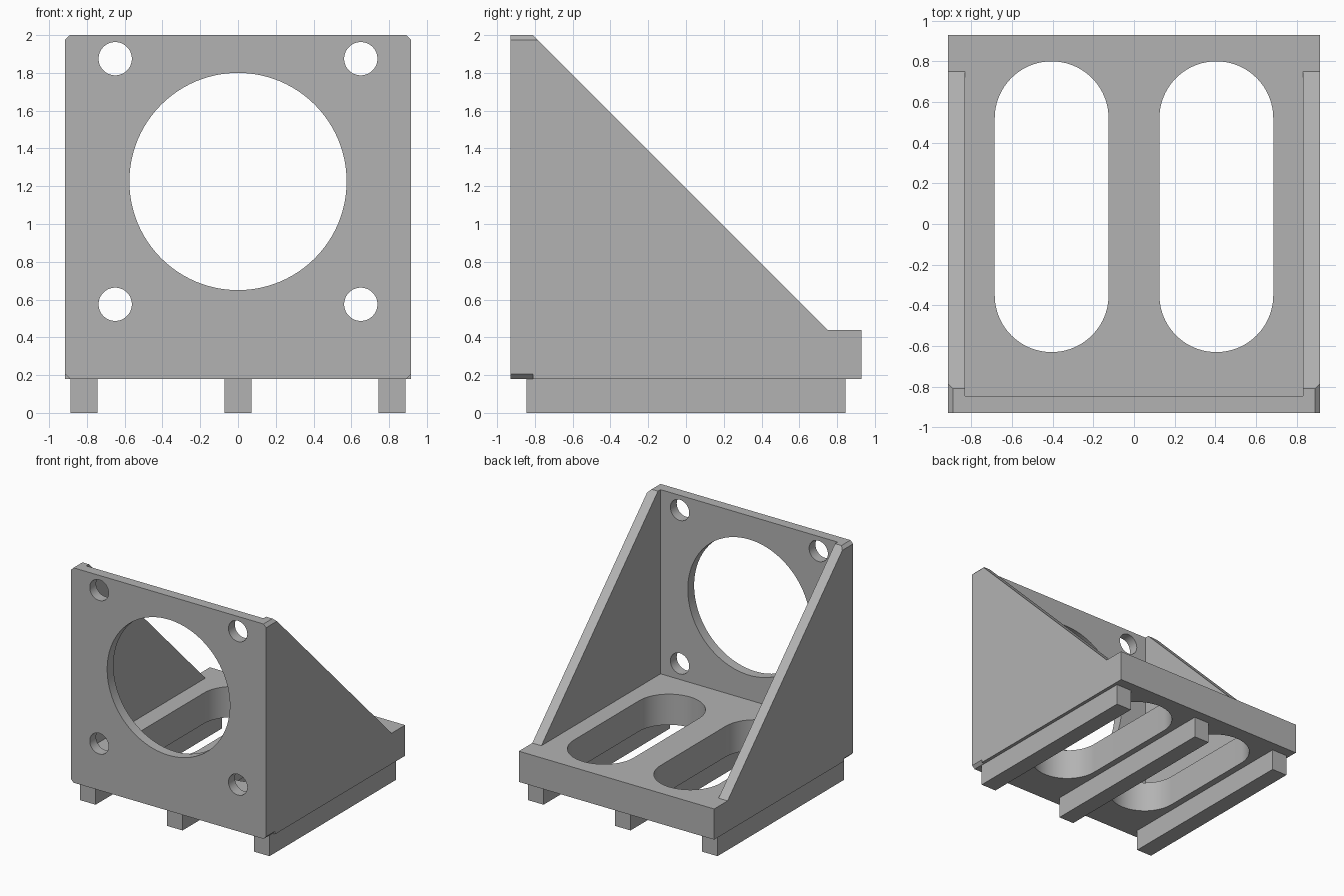
import bpy, bmesh, math
from mathutils import Vector

old = bpy.data.objects.get("Cube")
if old:
    bpy.data.objects.remove(old, do_unlink=True)

grey = bpy.data.materials.new("plain grey")
grey.use_nodes = True
colour = (0.45, 0.45, 0.45, 1)
grey.diffuse_color = colour
grey.node_tree.nodes["Principled BSDF"].inputs["Base Color"].default_value = colour


def prism(name, outline, offset):
    """Extrude a closed 3D outline along the offset vector."""
    bm = bmesh.new()
    face = bm.faces.new([bm.verts.new(p) for p in outline])
    top = bmesh.ops.extrude_face_region(bm, geom=[face])["geom"]
    moved = [g for g in top if isinstance(g, bmesh.types.BMVert)]
    bmesh.ops.translate(bm, vec=Vector(offset), verts=moved)
    bmesh.ops.recalc_face_normals(bm, faces=bm.faces)
    mesh = bpy.data.meshes.new(name)
    bm.to_mesh(mesh)
    bm.free()
    mesh.materials.append(grey)
    obj = bpy.data.objects.new(name, mesh)
    bpy.context.collection.objects.link(obj)
    return obj


def box(name, x0, x1, y0, y1, z0, z1):
    outline = [(x0, y0, z0), (x1, y0, z0), (x1, y1, z0), (x0, y1, z0)]
    return prism(name, outline, (0, 0, z1 - z0))


def arc(cx, cy, r, start, end, steps):
    angles = [start + (end - start) * i / steps for i in range(steps + 1)]
    return [(cx + r * math.cos(a), cy + r * math.sin(a)) for a in angles]


def round_cutter(name, x, z, r):
    ring = arc(x, z, r, 0, math.tau, 96)[:-1]
    return prism(name, [(px, -1.1, pz) for px, pz in ring], (0, 0.5, 0))


W, D, BASE, FLOOR, TOP = 0.915, 0.93, 0.18, 0.44, 2.0
INNER, PLATE_BACK, STUB = 0.83, -0.845, -0.81

# Bracket body from its side profile
profile = [(-D, BASE), (D, BASE), (D, FLOOR), (0.75, FLOOR), (STUB, TOP), (-D, TOP)]
bracket = prism("bracket", [(-W, y, z) for y, z in profile], (2 * W, 0, 0))

# Space between the two side gussets
cutters = [box("interior_cutter", -INNER, INNER, PLATE_BACK, 1.2, FLOOR, 2.2)]

# Large opening and four screw holes in the front plate
cutters.append(round_cutter("opening_cutter", 0, 1.225, 0.575))
for side in (-1, 1):
    for z in (0.575, 1.875):
        cutters.append(round_cutter("screw_hole_cutter", side * 0.65, z, 0.088))

    # Long slot through the base
    slot = (arc(side * 0.405, 0.52, 0.28, 0, math.pi, 48)
            + arc(side * 0.405, -0.35, 0.28, math.pi, math.tau, 48))
    cutters.append(prism("slot_cutter", [(x, y, 0) for x, y in slot], (0, 0, 0.7)))

    # Chamfered plate corners
    for z, inward, back in ((TOP, -1, -0.5), (BASE, 1, STUB)):
        tri = [(W - 0.045, z - inward * 0.02), (W + 0.02, z + inward * 0.045),
               (W + 0.02, z - inward * 0.02)]
        cutters.append(prism("chamfer_cutter", [(side * x, -1.0, pz) for x, pz in tri],
                             (0, back + 1.0, 0)))

bpy.context.view_layer.objects.active = bracket
for cutter in cutters:
    cutter.hide_render = True
    mod = bracket.modifiers.new("cut", 'BOOLEAN')
    mod.operation, mod.solver, mod.object = 'DIFFERENCE', 'EXACT', cutter
    bpy.ops.object.modifier_apply(modifier=mod.name)
    bpy.data.objects.remove(cutter, do_unlink=True)

# Rails beneath the base
for name, x in (("right_rail", -0.815), ("middle_rail", 0), ("left_rail", 0.815)):
    box(name, x - 0.072, x + 0.072, PLATE_BACK, -PLATE_BACK, 0, BASE)

bpy.ops.object.select_all(action='DESELECT')
bracket.select_set(True)
bpy.context.view_layer.objects.active = bracket
bpy.ops.object.shade_smooth_by_angle(angle=math.radians(30))
